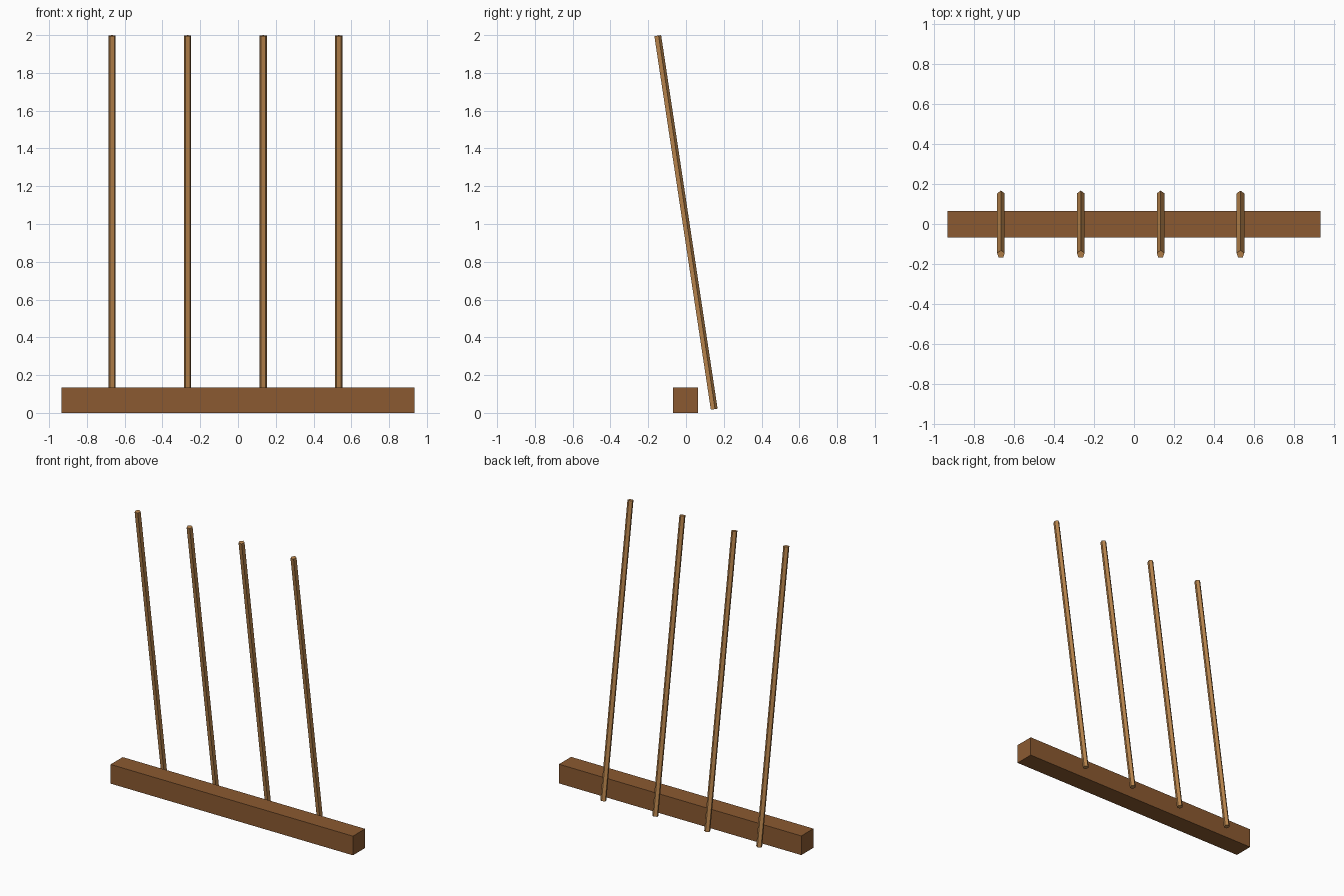
import bpy
import math

cube = bpy.data.objects.get("Cube")
if cube:
    bpy.data.objects.remove(cube, do_unlink=True)


def linear(c):
    return c / 12.92 if c <= 0.04045 else ((c + 0.055) / 1.055) ** 2.4


def make_material(name, rgb):
    colour = [linear(v / 255) for v in rgb] + [1.0]
    mat = bpy.data.materials.new(name)
    mat.use_nodes = True
    mat.diffuse_color = colour
    bsdf = next(n for n in mat.node_tree.nodes if n.type == "BSDF_PRINCIPLED")
    bsdf.inputs["Base Color"].default_value = colour
    return mat


dark_wood = make_material("dark wood", (139, 90, 49))
light_wood = make_material("light wood", (184, 132, 76))

UNIT = 2 / 15       # beam thickness
SHIFT = -0.002      # keeps the whole model centred in y
TILT = 0.15

# Square beam lying on the ground
bpy.ops.mesh.primitive_cube_add(size=1, location=(0, SHIFT, UNIT / 2))
beam = bpy.context.object
beam.name = "base_beam"
beam.scale = (14 * UNIT, UNIT, UNIT)
beam.data.materials.append(dark_wood)

# Four five-sided poles leaning forward over the beam
for i in range(4):
    bpy.ops.mesh.primitive_cylinder_add(
        vertices=5, radius=0.02, depth=2,
        location=((3 * i - 5) * UNIT, SHIFT, 1.008),
        rotation=(TILT, 0, 0))
    pole = bpy.context.object
    pole.name = f"leaning_pole_{i + 1}"
    pole.data.materials.append(light_wood)
